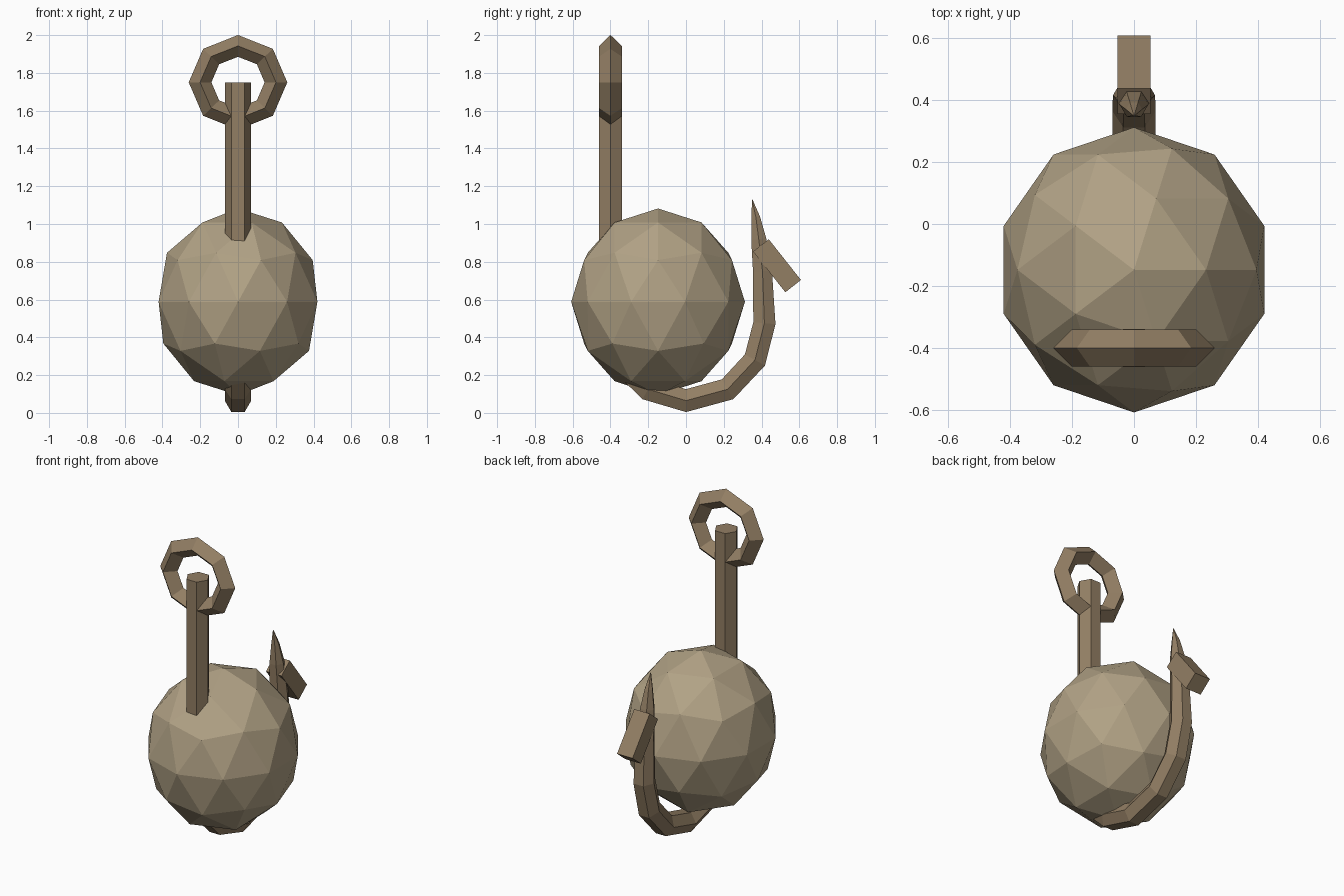
import bpy, bmesh, math
from mathutils import Vector, Matrix

if "Cube" in bpy.data.objects:
    bpy.data.objects.remove(bpy.data.objects["Cube"])


def material(name, rgb):
    m = bpy.data.materials.new(name)
    m.diffuse_color = (*rgb, 1)
    m.use_nodes = True
    m.node_tree.nodes["Principled BSDF"].inputs["Base Color"].default_value = m.diffuse_color
    return m


stone = material("pale tan", (0.44, 0.36, 0.235))
metal = material("dull brown", (0.29, 0.21, 0.127))


def make_object(name, bm, mat):
    bmesh.ops.recalc_face_normals(bm, faces=bm.faces[:])
    mesh = bpy.data.meshes.new(name)
    bm.to_mesh(mesh)
    bm.free()
    mesh.materials.append(mat)
    ob = bpy.data.objects.new(name, mesh)
    bpy.context.collection.objects.link(ob)
    return ob


def bridge(bm, a, b):
    n = len(a)
    for i in range(n):
        bm.faces.new((a[i], a[(i + 1) % n], b[(i + 1) % n], b[i]))


# Faceted weight
bm = bmesh.new()
bmesh.ops.create_icosphere(
    bm, subdivisions=2, radius=1,
    matrix=Matrix.Translation((0, -0.148, 0.588)) @ Matrix.Diagonal((0.442, 0.46, 0.494, 1)))
make_object("weight_body", bm, stone)

# Eyelet ring: eight segments with a diamond section
bm = bmesh.new()
rings = []
for i in range(8):
    a = math.tau * i / 8
    ring = []
    for j in range(4):
        b = math.tau * j / 4
        r = 0.201 + 0.06 * math.cos(b)
        ring.append(bm.verts.new((r * math.cos(a), -0.40 + 0.06 * math.sin(b),
                                  1.75 + 0.96 * r * math.sin(a))))
    rings.append(ring)
for i in range(8):
    bridge(bm, rings[i], rings[(i + 1) % 8])
make_object("eyelet_ring", bm, metal)

# Shank and hook: hexagonal section swept along (y, z, radius), tapering to a point
path = [(-0.40, 1.75, 0.07), (-0.40, 0.50, 0.07), (-0.35, 0.27, 0.07),
        (-0.20, 0.125, 0.07), (0.0, 0.065, 0.07), (0.22, 0.125, 0.07),
        (0.365, 0.28, 0.07), (0.415, 0.475, 0.068), (0.405, 0.75, 0.058),
        (0.385, 0.92, 0.046), (0.37, 1.035, 0.026), (0.35, 1.13, 0.002)]
points = [Vector((0, y, z)) for y, z, r in path]
bm = bmesh.new()
rings = []
for i, p in enumerate(points):
    t = (points[min(i + 1, len(points) - 1)] - points[max(i - 1, 0)]).normalized()
    if i == 0:
        t = Vector((0, 0, -1))
    side = Vector((0, -t.z, t.y))
    r = path[i][2]
    rings.append([bm.verts.new(p + r * (Vector((math.cos(a), 0, 0)) + side * math.sin(a)))
                  for a in (math.tau * k / 6 for k in range(6))])
for a, b in zip(rings, rings[1:]):
    bridge(bm, a, b)
bm.faces.new(rings[0])
bm.faces.new(rings[-1])
make_object("shank_and_hook", bm, metal)

# Barb: tilted block on the back of the hook tip
bm = bmesh.new()
tilt = Matrix.Rotation(math.atan2(-0.215, 0.17), 4, 'X')
bmesh.ops.create_cube(
    bm, size=1,
    matrix=Matrix.Translation((0, 0.482, 0.779)) @ tilt @ Matrix.Diagonal((0.108, 0.275, 0.105, 1)))
make_object("hook_barb", bm, metal)
